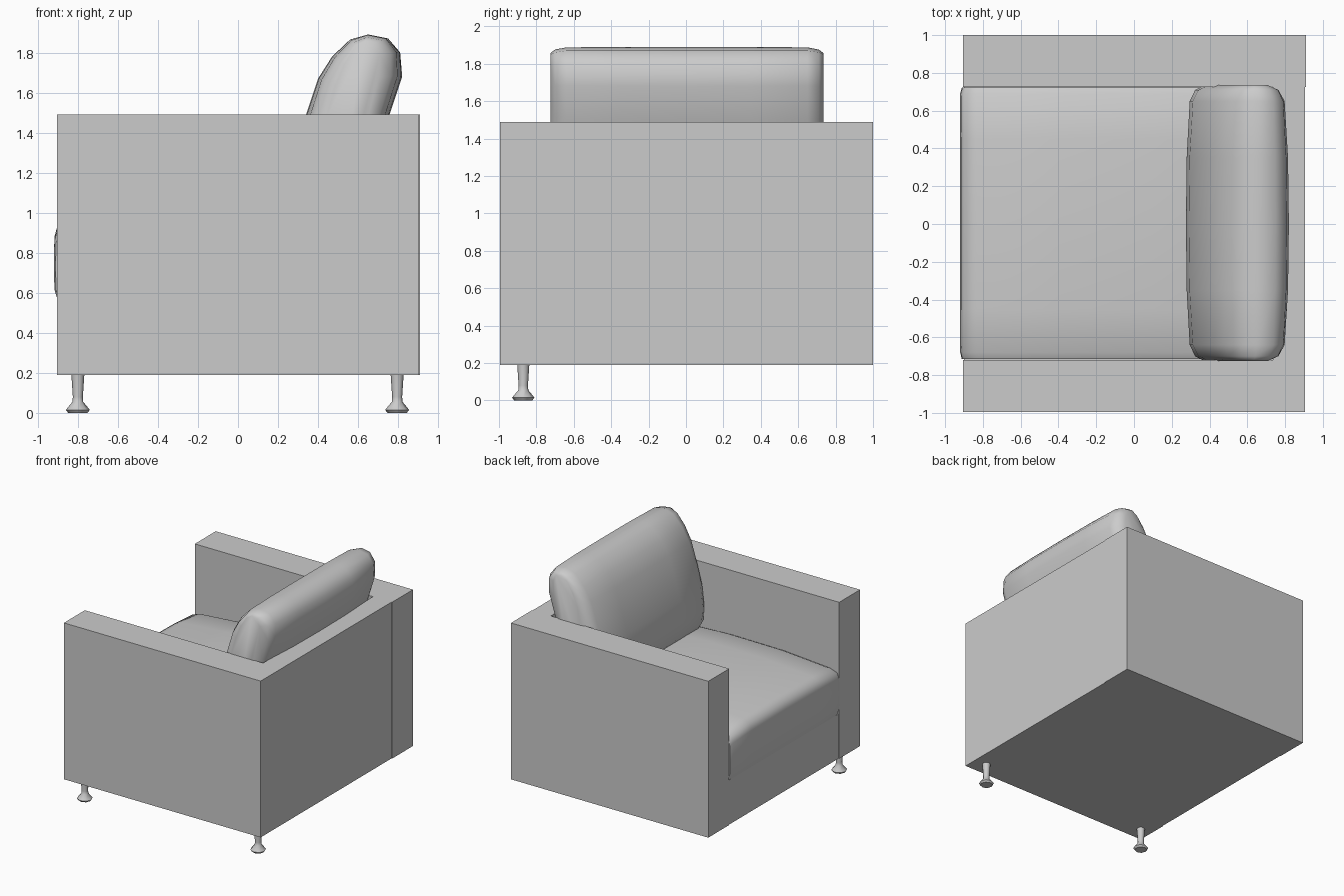
import bpy, bmesh, math
from mathutils import Vector

if "Cube" in bpy.data.objects:
    bpy.data.objects.remove(bpy.data.objects["Cube"])


def finish(name, bm, angle=40):
    bmesh.ops.recalc_face_normals(bm, faces=bm.faces)
    me = bpy.data.meshes.new(name)
    bm.to_mesh(me)
    bm.free()
    ob = bpy.data.objects.new(name, me)
    bpy.context.collection.objects.link(ob)
    bpy.ops.object.select_all(action='DESELECT')
    ob.select_set(True)
    bpy.context.view_layer.objects.active = ob
    bpy.ops.object.shade_smooth_by_angle(angle=math.radians(angle))
    return ob


def box(name, x, y, z):
    bm = bmesh.new()
    bmesh.ops.create_cube(bm, size=1)
    for v in bm.verts:
        v.co = Vector([(a + b) / 2 + c * (b - a) for (a, b), c in zip((x, y, z), v.co)])
    return finish(name, bm)


def skin(name, rings, angle=40):
    """Join equal-length closed rings and cap both ends."""
    bm = bmesh.new()
    rows = [[bm.verts.new(p) for p in ring] for ring in rings]
    n = len(rows[0])
    for a, b in zip(rows, rows[1:]):
        for i in range(n):
            j = (i + 1) % n
            bm.faces.new((a[i], a[j], b[j], b[i]))
    bm.faces.new(rows[0])
    bm.faces.new(rows[-1])
    return finish(name, bm, angle)


def cushion(name, profile, stations, base, axis):
    """Sweep an x-z profile along y, scaling thickness and length about an axis."""
    u = Vector(axis).normalized()
    w = Vector((u.y, -u.x))
    o = Vector(base)
    rings = []
    for y, thick, length in stations:
        ring = []
        for p in profile:
            d = Vector(p) - o
            q = o + u * (d.dot(u) * length) + w * (d.dot(w) * thick)
            ring.append((q.x, y, q.y))
        rings.append(ring)
    return skin(name, rings, 60)


# Arms, back panel and base
box("left_arm", (-0.905, 0.91), (0.725, 1.0), (0.19, 1.49))
box("right_arm", (-0.905, 0.905), (-0.995, -0.72), (0.19, 1.49))
box("back_panel", (0.735, 0.905), (-0.72, 0.725), (0.19, 1.49))
box("seat_base", (-0.9, 0.735), (-0.72, 0.725), (0.19, 0.56))

# Seat cushion with a gently crowned top
seat = [(-0.9, 0.56), (-0.917, 0.62), (-0.92, 0.75), (-0.917, 0.88), (-0.9, 0.94),
        (-0.83, 0.965), (-0.4, 1.0), (0.1, 1.005), (0.5, 0.985), (0.74, 0.95), (0.74, 0.56)]
cushion("seat_cushion", seat,
        [(-0.715, 0.99, 0.9), (-0.68, 1, 0.94), (-0.45, 1, 0.985), (0, 1, 1),
         (0.45, 1, 0.985), (0.69, 1, 0.94), (0.722, 0.99, 0.9)],
        (-0.09, 0.56), (0, 1))

# Leaning back pillow
pillow = [(0.36, 0.92), (0.29, 1.02), (0.275, 1.15), (0.29, 1.32), (0.34, 1.49), (0.40, 1.67),
          (0.47, 1.78), (0.56, 1.865), (0.65, 1.89), (0.75, 1.87), (0.81, 1.80), (0.82, 1.68),
          (0.76, 1.5), (0.70, 1.28), (0.63, 1.05), (0.52, 0.92)]
cushion("back_pillow", pillow,
        [(-0.725, 0.5, 0.93), (-0.70, 0.76, 0.97), (-0.64, 0.9, 0.995), (-0.35, 0.98, 1), (0, 1, 1),
         (0.35, 0.98, 1), (0.65, 0.9, 0.995), (0.71, 0.76, 0.97), (0.735, 0.5, 0.93)],
        (0.53, 1.4), (0.2, 0.97))

# Turned legs, present only under the right arm
leg = [(0.048, 0.0), (0.06, 0.015), (0.027, 0.055), (0.025, 0.08), (0.033, 0.2)]
for name, x in (("front_leg", -0.8), ("rear_leg", 0.795)):
    skin(name, [[(x + r * math.cos(k * math.pi / 4), -0.87 + r * math.sin(k * math.pi / 4), z)
                 for k in range(8)] for r, z in leg], 50)
